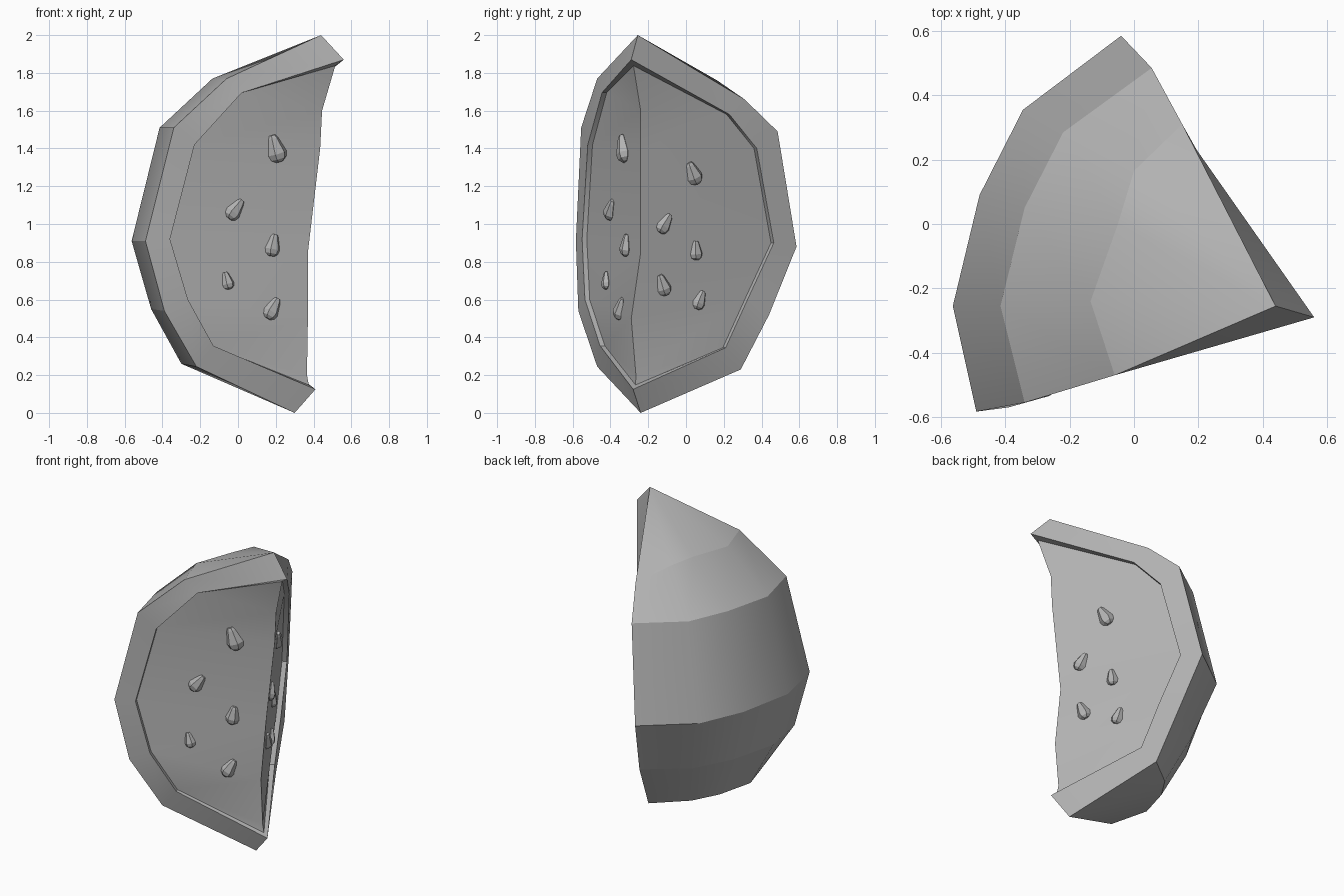
import bpy, bmesh, math
from mathutils import Vector
from mathutils.bvhtree import BVHTree

if "Cube" in bpy.data.objects:
    bpy.data.objects.remove(bpy.data.objects["Cube"])

grey = bpy.data.materials.new("mid_grey")
grey.diffuse_color = (.45, .45, .45, 1)
grey.use_nodes = True
grey.node_tree.nodes["Principled BSDF"].inputs["Base Color"].default_value = grey.diffuse_color


def finish(name, bm):
    me = bpy.data.meshes.new(name)
    bm.to_mesh(me)
    bm.free()
    me.materials.append(grey)
    ob = bpy.data.objects.new(name, me)
    bpy.context.collection.objects.link(ob)
    return ob


def grid(rows, sharp_cols=()):
    """Skin a grid of points (rows top to bottom); coincident points are shared.
    Edges along a row are kept sharp inside sharp_cols."""
    bm = bmesh.new()
    seen, place = {}, {}

    def vert(r, c):
        key = tuple(round(v, 4) for v in rows[r][c])
        if key not in seen:
            seen[key] = bm.verts.new(key)
            place[seen[key]] = (r, c)
        return seen[key]

    for r in range(len(rows) - 1):
        for c in range(len(rows[0]) - 1):
            quad = [vert(r + 1, c), vert(r + 1, c + 1), vert(r, c + 1), vert(r, c)]
            loop = list(dict.fromkeys(quad))
            if len(loop) > 2:
                bm.faces.new(loop).smooth = True
    bm.normal_update()
    for e in bm.edges:
        (r0, c0), (r1, c1) = place[e.verts[0]], place[e.verts[1]]
        ring_edge = r0 == r1 and c0 in sharp_cols and c1 in sharp_cols
        if ring_edge or e.calc_face_angle(0) > 0.6:
            e.smooth = False
    return bm


# Rind rings, from the back cut edge round to the front cut edge
outer = [
    [(.15, .31, 1.66), (0, .165, 1.76), (-.05, 0, 1.77), (-.135, -.24, 1.77), (-.06, -.47, 1.77)],
    [(.055, .485, 1.49), (-.22, .285, 1.5), (-.34, .05, 1.51), (-.415, -.255, 1.51), (-.34, -.555, 1.51)],
    [(-.04, .585, .88), (-.345, .355, .89), (-.48, .09, .9), (-.563, -.255, .91), (-.49, -.583, .91)],
    [(.03, .44, .52), (-.235, .26, .53), (-.37, .04, .54), (-.46, -.25, .55), (-.39, -.57, .54)],
    [(.07, .29, .23), (-.13, .13, .24), (-.23, -.02, .25), (-.30, -.24, .26), (-.22, -.47, .245)],
]
# Inner edges of the rim on both cut sides, and the inner corner of the flesh
rim_back = [(.195, .23, 1.58), (.11, .375, 1.40), (.03, .465, .9), (.08, .335, .62), (.12, .21, .345)]
rim_front = [(.02, -.445, 1.695), (-.23, -.52, 1.42), (-.36, -.55, .92), (-.265, -.535, .6), (-.13, -.455, .355)]
core = [(.445, -.24, 1.6), (.435, -.24, 1.4), (.37, -.24, .85), (.37, -.29, .5), (.365, -.265, .2)]
# Pole, rim tip and flesh tip at each end
ends = [((.44, -.255, 2), (.56, -.29, 1.87), (.515, -.278, 1.838)),
        ((.30, -.24, 0), (.41, -.28, .125), (.375, -.267, .148))]

# Flesh borders sit slightly below the rim
sunk_back = [Vector(p) + Vector((-.026, -.015, 0)) for p in rim_back]
sunk_front = [Vector(p) + Vector((-.009, .025, 0)) for p in rim_front]

rind_rows = [[sb, rb, *ring, rf, sf] for sb, rb, ring, rf, sf
             in zip(sunk_back, rim_back, outer, rim_front, sunk_front)]
flesh_rows = [list(t) for t in zip(sunk_front, core, sunk_back)]
for (pole, tip, inner), at in zip(ends, (0, 99)):
    rind_rows.insert(at, [inner, tip] + [pole] * 5 + [tip, inner])
    flesh_rows.insert(at, [inner] * 3)

finish("rind", grid(rind_rows, range(2, 7)))
flesh_bm = grid(flesh_rows)
tree = BVHTree.FromBMesh(flesh_bm)
finish("flesh", flesh_bm)


def seed(name, tip, base, cast):
    """Faceted teardrop lying on the flesh, found by looking along a view axis."""
    a, n, _, _ = tree.ray_cast(*cast(*tip))
    b = tree.ray_cast(*cast(*base))[0]
    d = b - a
    size = d.length
    side = d.normalized().cross(n).normalized()
    up = side.cross(d).normalized()
    bm = bmesh.new()
    rings = []
    for t, r in ((0, .12), (.12, .19), (.68, .36), (.88, .3), (1, .14)):
        ring = []
        for k in range(6):
            w = k * math.pi / 3
            off = side * math.cos(w) * r + up * math.sin(w) * r * .8
            ring.append(bm.verts.new(a + d * t + off * size + up * .003))
        rings.append(ring)
    for p, q in zip(rings, rings[1:]):
        for k in range(6):
            bm.faces.new((p[k - 1], p[k], q[k], q[k - 1]))
    bm.faces.new(rings[0])
    bm.faces.new(rings[-1])
    bmesh.ops.recalc_face_normals(bm, faces=bm.faces)
    finish(name, bm)


# Seeds: (tip, base) as seen from the front and from the right
front_seeds = [((.18, 1.47), (.22, 1.33)), ((.02, 1.125), (-.05, 1.03)), ((.195, .945), (.175, .83)),
               ((-.07, .745), (-.045, .655)), ((.21, .605), (.155, .5))]
back_seeds = [((.015, 1.325), (.06, 1.215)), ((-.085, 1.05), (-.14, .955)), ((.05, .91), (.055, .81)),
              ((-.14, .73), (-.105, .625)), ((.09, .645), (.055, .55))]
for i, (t, b) in enumerate(front_seeds):
    seed(f"front_seed_{i + 1}", t, b, lambda x, z: (Vector((x, -3, z)), Vector((0, 1, 0))))
for i, (t, b) in enumerate(back_seeds):
    seed(f"back_seed_{i + 1}", t, b, lambda y, z: (Vector((3, y, z)), Vector((-1, 0, 0))))
